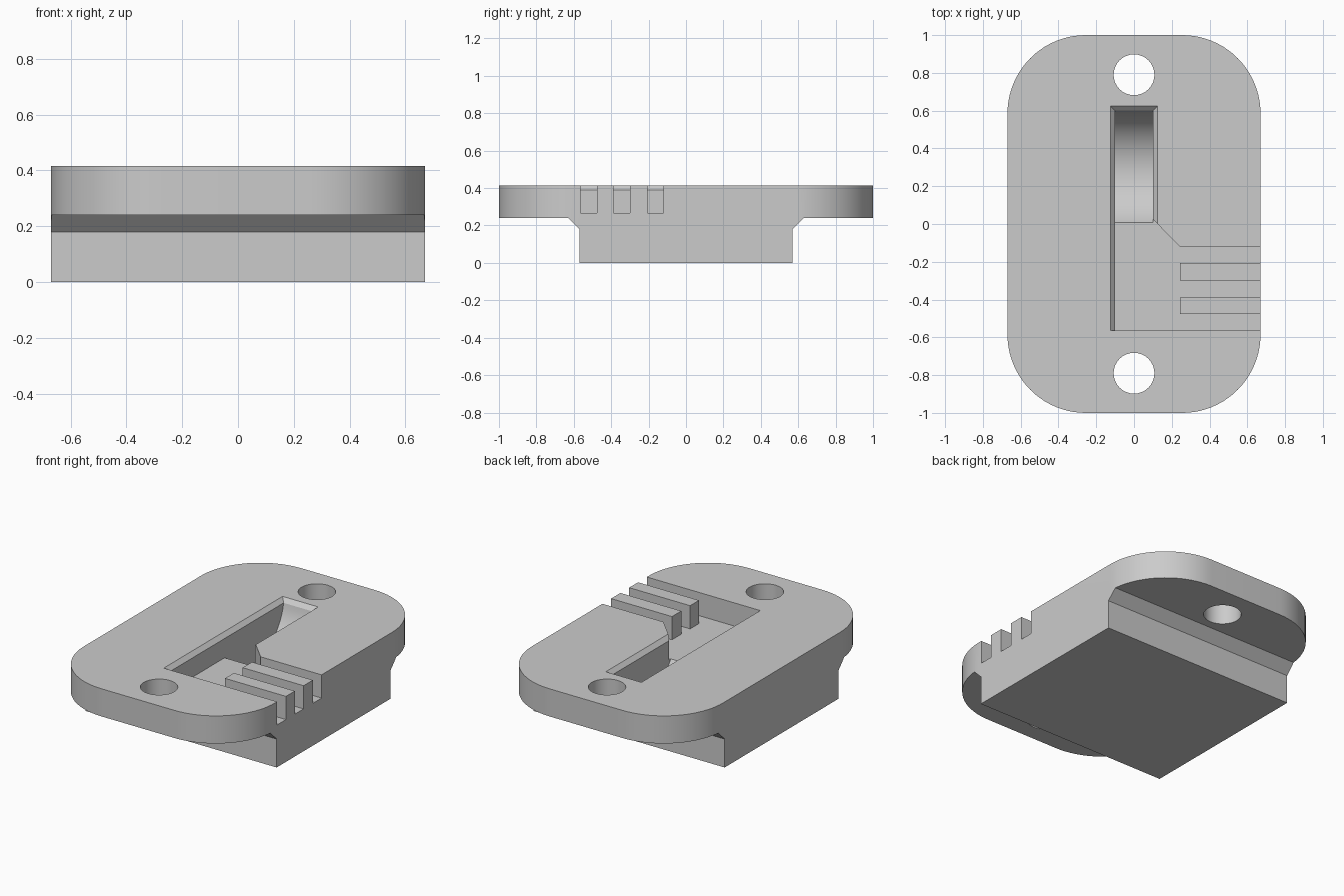
import bpy, bmesh
from math import sin, cos, pi, radians, asin

cube = bpy.data.objects.get("Cube")
if cube:
    bpy.data.objects.remove(cube, do_unlink=True)

grey = bpy.data.materials.new("light grey")
grey.use_nodes = True
colour = (0.6, 0.6, 0.6, 1)
grey.diffuse_color = colour
grey.node_tree.nodes["Principled BSDF"].inputs["Base Color"].default_value = colour

TOP = 0.415
FLOOR = 0.268


def loft(name, lower, upper):
    """Closed solid between two matching loops of points."""
    bm = bmesh.new()
    a = [bm.verts.new(p) for p in lower]
    b = [bm.verts.new(p) for p in upper]
    bm.faces.new(a)
    bm.faces.new(b)
    for i in range(len(a)):
        j = (i + 1) % len(a)
        bm.faces.new((a[i], a[j], b[j], b[i]))
    bmesh.ops.recalc_face_normals(bm, faces=bm.faces)
    mesh = bpy.data.meshes.new(name)
    bm.to_mesh(mesh)
    bm.free()
    mesh.materials.append(grey)
    obj = bpy.data.objects.new(name, mesh)
    bpy.context.collection.objects.link(obj)
    return obj


def prism_z(name, pts, z0, z1):
    return loft(name, [(x, y, z0) for x, y in pts], [(x, y, z1) for x, y in pts])


def prism_x(name, pts, half):
    return loft(name, [(-half, y, z) for y, z in pts], [(half, y, z) for y, z in pts])


def arc(cx, cy, r, start, end, n):
    steps = [start + (end - start) * i / n for i in range(n + 1)]
    return [(cx + r * cos(t), cy + r * sin(t)) for t in steps]


def combine(target, tool, operation="DIFFERENCE"):
    mod = target.modifiers.new("cut", "BOOLEAN")
    mod.operation = operation
    mod.solver = "EXACT"
    mod.object = tool
    tool.hide_render = True
    bpy.context.view_layer.objects.active = target
    bpy.ops.object.modifier_apply(modifier=mod.name)
    bpy.data.objects.remove(tool, do_unlink=True)


# Rounded outline of the plate
W, L, R = 0.67, 1.0, 0.415
outline = []
for k, (sx, sy) in enumerate([(1, 1), (-1, 1), (-1, -1), (1, -1)]):
    outline += arc(sx * (W - R), sy * (L - R), R, k * pi / 2, (k + 1) * pi / 2, 20)
body = prism_z("latch_plate", outline, -0.1, TOP)

# Side profile: narrower block below, chamfered up to the flange
half = [(0.57, 0), (0.57, 0.18), (0.63, 0.24), (1.1, 0.24), (1.1, 0.6)]
profile = half + [(-y, z) for y, z in reversed(half)]
combine(body, prism_x("side_profile", profile, 0.8), "INTERSECT")

# Screw holes
for y in (-0.79, 0.79):
    combine(body, prism_z("screw_hole", arc(0, y, 0.108, 0, 2 * pi, 32)[:-1], 0.1, 0.6))

# Entry pocket with two guide fins at the open side
S, FRONT, OUT, FIN = 0.1, -0.565, 0.8, 0.243
pocket = [(-S, FRONT), (OUT, FRONT)]
for y0, y1 in ((-0.477, -0.388), (-0.3, -0.207)):
    pocket += [(OUT, y0), (FIN, y0), (FIN, y1), (OUT, y1)]
pocket += [(OUT, -0.12), (FIN, -0.12), (S, 0.025), (-S, 0.025)]
combine(body, prism_z("pocket", pocket, FLOOR, 0.6))

# Slot with a scooped floor
cy, cz, r = 0.28, 0.447, 0.325
start = pi + asin((cz - 0.29) / r)
end = 2 * pi - asin((cz - 0.39) / r)
scoop = arc(cy, cz, r, start, end, 28)
scoop += [(scoop[-1][0], 0.6), (scoop[0][0], 0.6)]
combine(body, prism_x("scoop", scoop, S))

# Bevelled rim along the slot
def rim(grow):
    x, y = S + grow, 0.6 + grow
    return [(-x, FRONT, 0.39 + grow), (x, FRONT, 0.39 + grow),
            (x, y, 0.39 + grow), (-x, y, 0.39 + grow)]


combine(body, loft("slot_rim", rim(0), rim(0.06)))

# Smooth curved walls, crisp edges
bpy.ops.object.select_all(action="DESELECT")
body.select_set(True)
bpy.context.view_layer.objects.active = body
bpy.ops.object.shade_smooth_by_angle(angle=radians(25))
